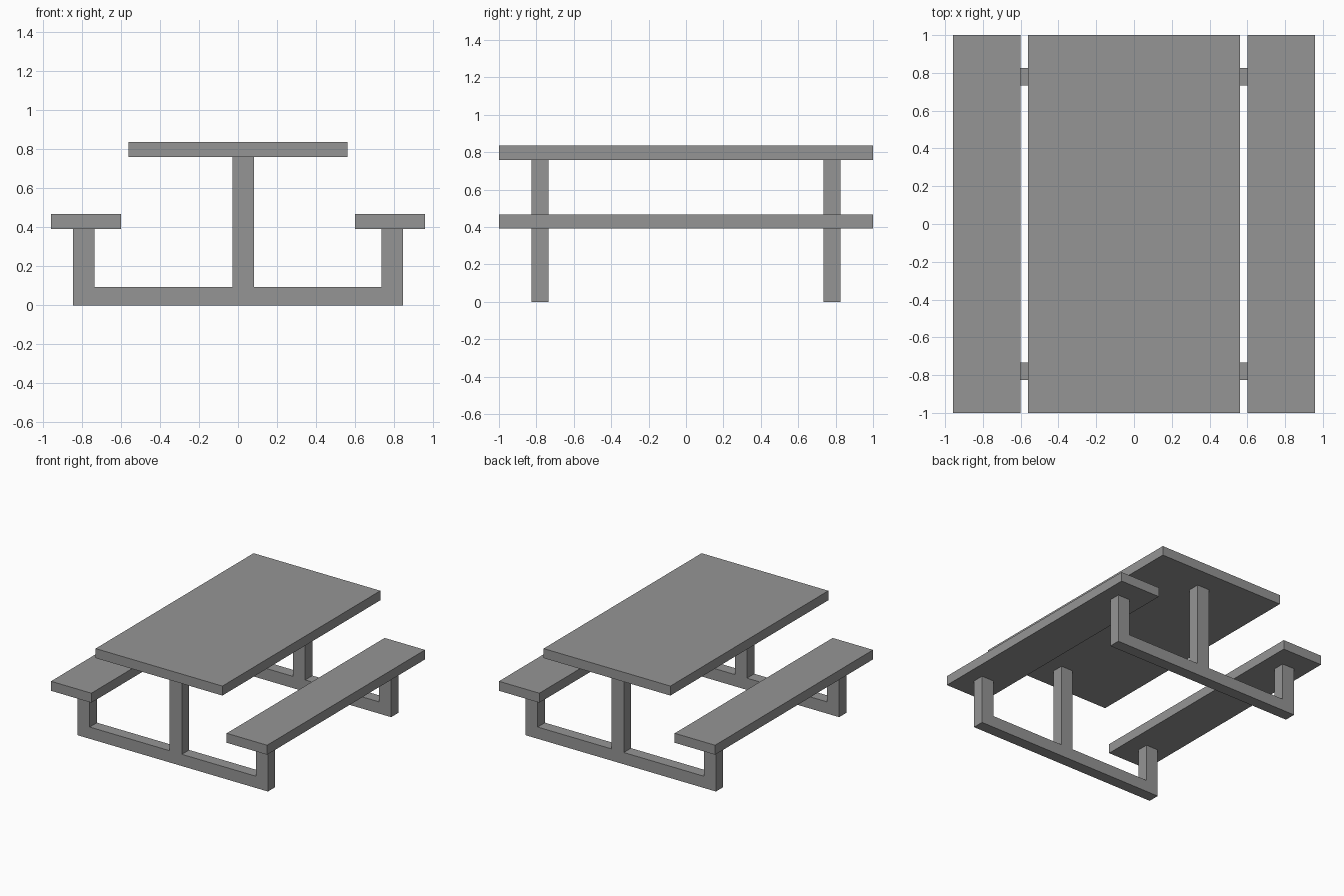
import bpy
import bmesh

cube = bpy.data.objects.get("Cube")
if cube:
    bpy.data.objects.remove(cube, do_unlink=True)

# One plain grey for the whole table
grey = bpy.data.materials.new("plain grey")
grey.use_nodes = True
colour = (0.3, 0.3, 0.3, 1)
grey.diffuse_color = colour
grey.node_tree.nodes["Principled BSDF"].inputs["Base Color"].default_value = colour


def extrude_profile(name, points, y0, y1):
    """Extrude a closed (x, z) outline along y."""
    bm = bmesh.new()
    face = bm.faces.new([bm.verts.new((x, y0, z)) for x, z in points])
    result = bmesh.ops.extrude_face_region(bm, geom=[face])
    moved = [g for g in result["geom"] if isinstance(g, bmesh.types.BMVert)]
    bmesh.ops.translate(bm, verts=moved, vec=(0, y1 - y0, 0))
    bmesh.ops.recalc_face_normals(bm, faces=bm.faces)
    mesh = bpy.data.meshes.new(name)
    bm.to_mesh(mesh)
    bm.free()
    mesh.materials.append(grey)
    obj = bpy.data.objects.new(name, mesh)
    bpy.context.collection.objects.link(obj)
    return obj


def board(name, x0, x1, z0, z1):
    extrude_profile(name, [(x0, z0), (x1, z0), (x1, z1), (x0, z1)], -1, 1)


# Table top and the two benches
TOP_Z, SEAT_Z, THICK = 0.76, 0.392, 0.076
board("table_top", -0.562, 0.562, TOP_Z, TOP_Z + THICK)
board("right_seat", -0.958, -0.6, SEAT_Z, SEAT_Z + THICK)
board("left_seat", 0.6, 0.958, SEAT_Z, SEAT_Z + THICK)

# End frames: ground rail, two seat legs and a slightly off-centre post
RAIL_Z, OUTER, INNER = 0.094, 0.844, 0.736
POST = (-0.027, 0.081)
frame = [
    (-OUTER, 0), (OUTER, 0), (OUTER, SEAT_Z), (INNER, SEAT_Z),
    (INNER, RAIL_Z), (POST[1], RAIL_Z), (POST[1], TOP_Z),
    (POST[0], TOP_Z), (POST[0], RAIL_Z), (-INNER, RAIL_Z),
    (-INNER, SEAT_Z), (-OUTER, SEAT_Z),
]
for name, y in (("front_frame", -0.78), ("back_frame", 0.78)):
    extrude_profile(name, frame, y - 0.046, y + 0.046)
